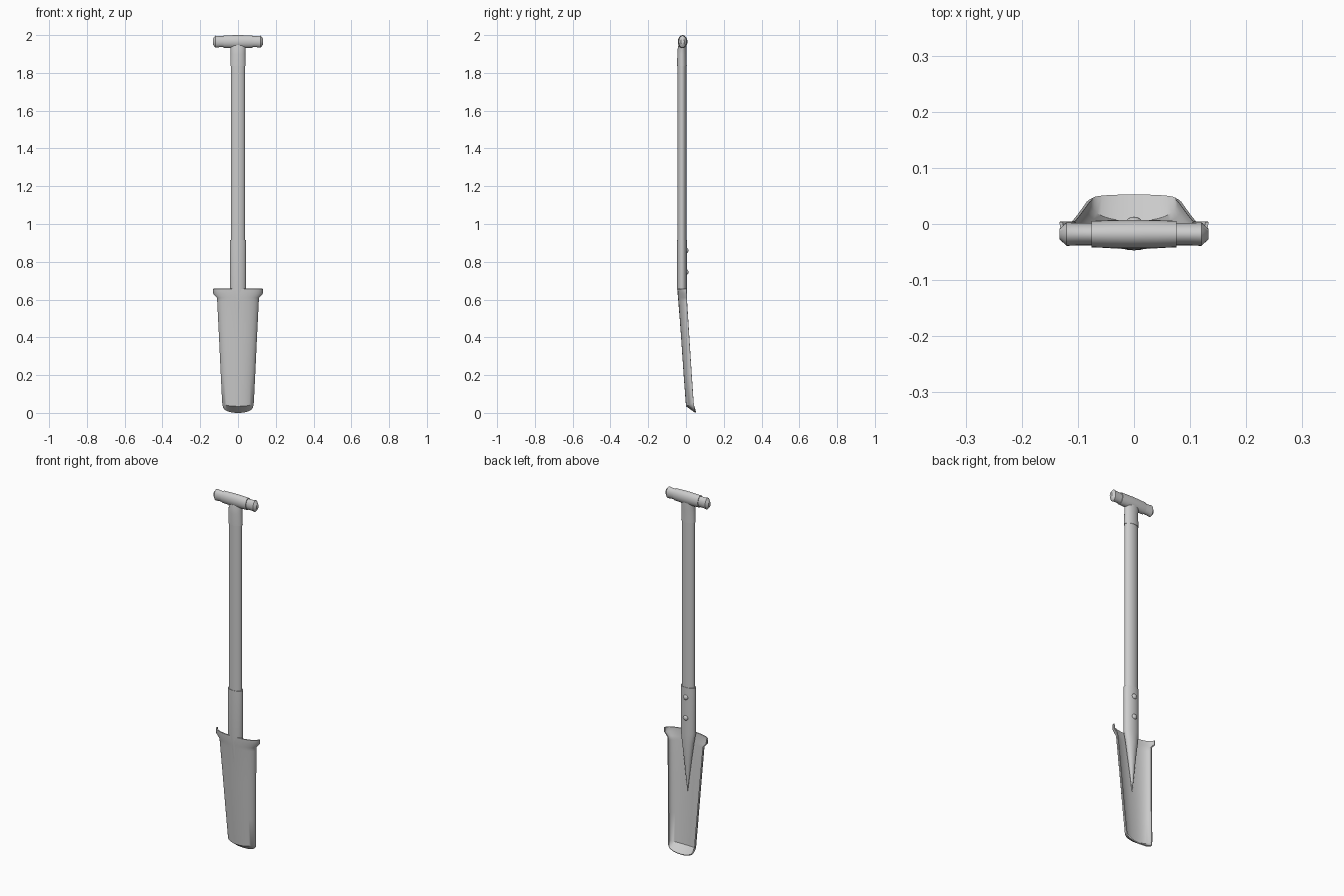
import bpy, bmesh, math

if "Cube" in bpy.data.objects:
    bpy.data.objects.remove(bpy.data.objects["Cube"])

def finish(name, bm, angle=40):
    bmesh.ops.recalc_face_normals(bm, faces=bm.faces)
    me = bpy.data.meshes.new(name)
    bm.to_mesh(me)
    bm.free()
    ob = bpy.data.objects.new(name, me)
    bpy.context.collection.objects.link(ob)
    bpy.ops.object.select_all(action='DESELECT')
    ob.select_set(True)
    bpy.context.view_layer.objects.active = ob
    bpy.ops.object.shade_smooth_by_angle(angle=math.radians(angle))
    return ob

def loft(name, rings, place, n=24):
    """Capped tube through elliptical rings; place() maps a ring angle to 3D."""
    bm = bmesh.new()
    rows = [[bm.verts.new(place(r, math.tau * i / n)) for i in range(n)] for r in rings]
    for a, b in zip(rows, rows[1:]):
        for i in range(n):
            j = (i + 1) % n
            bm.faces.new((a[i], a[j], b[j], b[i]))
    bm.faces.new(rows[0])
    bm.faces.new(rows[-1])
    return finish(name, bm)

def upright(r, t):      # r = z, radius x, radius y, centre y
    return (r[1] * math.cos(t), r[3] + r[2] * math.sin(t), r[0])

def crosswise(r, t):    # r = x, radius y, radius z
    return (r[0], -0.018 + r[1] * math.cos(t), 1.965 + r[2] * math.sin(t))

CY = -0.0215

# Oval wooden shaft
loft("shaft", [(0.68, 0.038, 0.0235, CY), (1.9, 0.038, 0.0235, CY)], upright)

# Socket with a spike tapering down inside the hollow back of the blade
loft("socket", [(0.915, 0.0435, 0.0255, CY), (0.66, 0.0435, 0.0255, CY),
                (0.6, 0.034, 0.023, -0.0185), (0.5, 0.02, 0.016, -0.0175),
                (0.42, 0.011, 0.009, -0.0155), (0.33, 0.001, 0.002, -0.0145)], upright)

# Collar joining the shaft to the T grip
loft("grip_collar", [(1.837, 0.041, 0.0255, CY), (1.9, 0.0395, 0.0245, CY),
                     (1.93, 0.04, 0.0235, -0.02), (1.955, 0.046, 0.02, -0.018)], upright)

# T grip sleeve and the bar through it
loft("grip_sleeve", [(-0.076, 0.0235, 0.033), (-0.04, 0.025, 0.034), (0, 0.0255, 0.035),
                     (0.04, 0.025, 0.034), (0.076, 0.0235, 0.033)], crosswise)
half = [(0.05, 0.02, 0.029), (0.1, 0.02, 0.029), (0.12, 0.021, 0.032), (0.133, 0.009, 0.015)]
loft("grip_bar", [(-x, a, b) for x, a, b in reversed(half)] + half, crosswise)

# Two domed rivets on the back of the socket
for i, z in enumerate((0.86, 0.745)):
    bm = bmesh.new()
    bmesh.ops.create_uvsphere(bm, u_segments=16, v_segments=8, radius=1)
    rivet = finish(f"rivet_{i + 1}", bm)
    rivet.scale = (0.014, 0.01, 0.014)
    rivet.location = (0, 0.003, z)

# Blade: bowed forward, hollow at the back, flared tread on top, lip curling back below
N = 20
section = []
for i in range(N + 1):
    t = math.pi * i / N
    c, s = math.cos(t), math.sin(t)
    section.append((-math.copysign(abs(c) ** 0.9, c), s ** 0.9))
# z, half width, side-edge y, forward bow, extra drop at the centre
stations = [(0.657, 0.133, 0.003, 0.048, 0), (0.632, 0.132, 0.004, 0.048, 0),
            (0.61, 0.112, 0.004, 0.046, 0), (0.59, 0.110, 0.005, 0.045, 0),
            (0.4, 0.1005, 0.017, 0.043, 0), (0.2, 0.091, 0.030, 0.042, 0.005),
            (0.055, 0.084, 0.040, 0.040, 0.02), (0.038, 0.081, 0.042, -0.007, 0.038)]
bm = bmesh.new()
rows = [[bm.verts.new((x * w, y0 - v * d, z - drop * v)) for x, v in section]
        for z, w, y0, d, drop in stations]
for a, b in zip(rows, rows[1:]):
    for i in range(N):
        bm.faces.new((a[i], a[i + 1], b[i + 1], b[i]))
blade = finish("blade", bm)
# thicken toward the hollow side
mid = min(blade.data.polygons, key=lambda p: abs(p.center.x) + abs(p.center.z - 0.3))
mod = blade.modifiers.new("thickness", 'SOLIDIFY')
mod.thickness = 0.006
mod.offset = -1 if mid.normal.y < 0 else 1
bpy.ops.object.modifier_apply(modifier="thickness")
bpy.ops.object.shade_smooth_by_angle(angle=math.radians(40))
